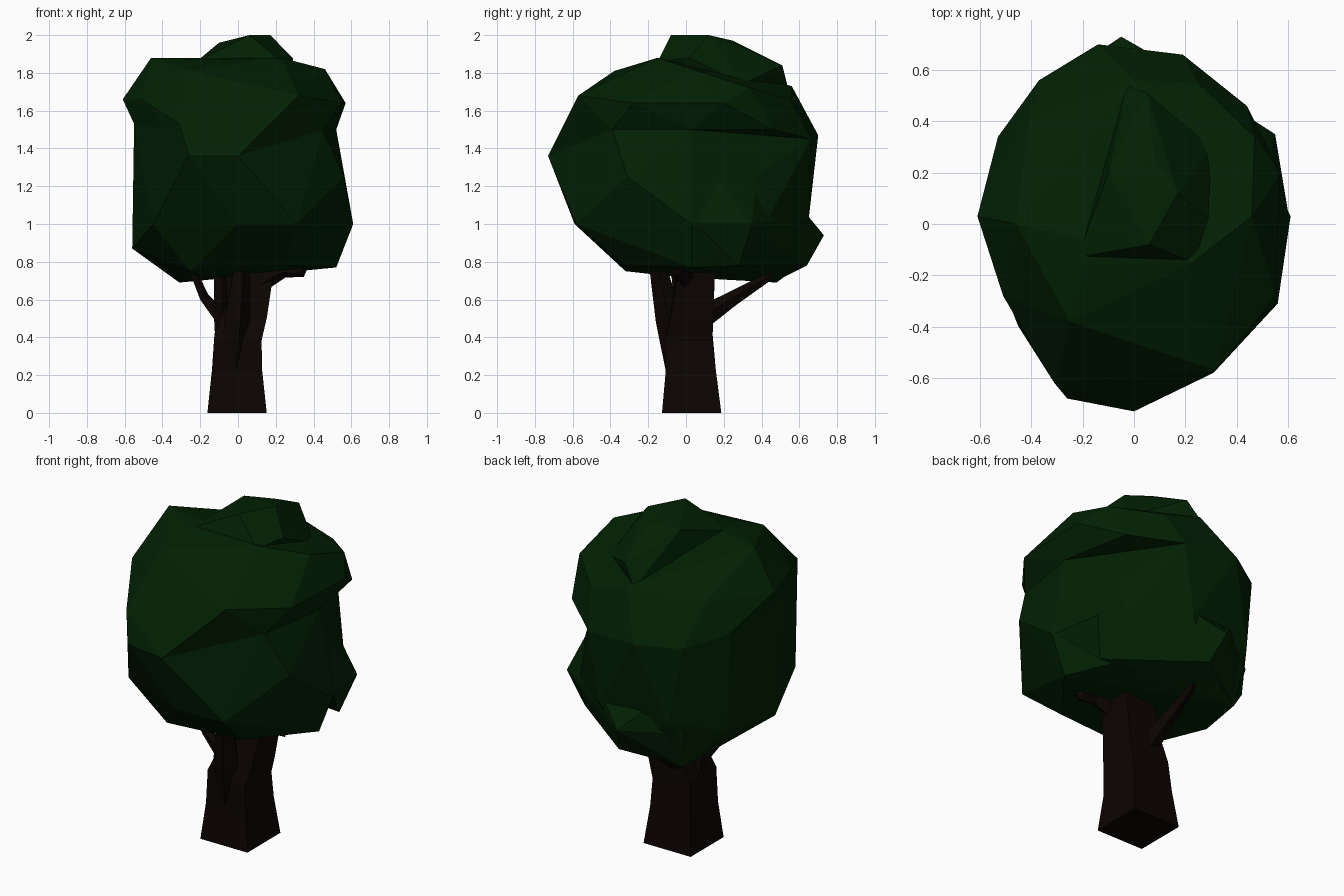
import bpy, bmesh, math
from mathutils import Vector


def material(name, rgb):
    m = bpy.data.materials.new(name)
    m.diffuse_color = (*rgb, 1)
    return m


LEAF = material("leaf_green", (0.0006, 0.0145, 0.0010))
BARK = material("bark_brown", (0.0035, 0.0014, 0.0006))


def finish(name, bm, mat):
    bmesh.ops.recalc_face_normals(bm, faces=bm.faces)
    mesh = bpy.data.meshes.new(name)
    bm.to_mesh(mesh)
    bm.free()
    mesh.materials.append(mat)
    ob = bpy.data.objects.new(name, mesh)
    bpy.context.collection.objects.link(ob)
    return ob


def clump(name, points):
    """Faceted leaf mass wrapped around a few corner points."""
    bm = bmesh.new()
    for p in points:
        bm.verts.new(p)
    res = bmesh.ops.convex_hull(bm, input=bm.verts)
    junk = {g for g in res["geom_interior"] + res["geom_unused"]
            if isinstance(g, bmesh.types.BMVert)}
    bmesh.ops.delete(bm, geom=list(junk), context='VERTS')
    return finish(name, bm, LEAF)


def limb(name, path, sides=5, turn=0.0):
    """Tapered tube; path rows are x, y, z, radius."""
    bm = bmesh.new()
    pts = [Vector(p[:3]) for p in path]
    rings = []
    for i, (c, p) in enumerate(zip(pts, path)):
        d = (pts[min(i + 1, len(pts) - 1)] - pts[max(i - 1, 0)]).normalized()
        if i == 0 and c.z == 0:
            d = Vector((0, 0, 1))
        u = Vector((0, 1, 0)).cross(d)
        if u.length < 0.3:
            u = Vector((1, 0, 0))
        u.normalize()
        v = d.cross(u)
        rings.append([bm.verts.new(c + p[3] * (u * math.cos(a) + v * math.sin(a)))
                      for a in (turn + math.tau * k / sides for k in range(sides))])
    for a, b in zip(rings, rings[1:]):
        for k in range(sides):
            j = (k + 1) % sides
            bm.faces.new((a[k], a[j], b[j], b[k]))
    bm.faces.new(rings[0])
    bm.faces.new(rings[-1])
    return finish(name, bm, BARK)


# Corners shared by the upper and lower leaf masses
waist = [(-0.31, -0.62, 1.53), (-0.26, -0.68, 1.36), (0.0, -0.73, 1.36),
         (0.45, -0.39, 1.50), (0.19, 0.66, 1.45), (-0.14, 0.70, 1.47),
         (-0.37, 0.56, 1.45), (-0.53, 0.34, 1.50), (-0.55, -0.15, 1.53),
         (0.52, 0.03, 1.50)]

# Upper leaf mass, overhanging slightly on the right
upper = [(-0.46, 0.0, 1.88), (-0.37, 0.2, 1.80), (-0.19, -0.16, 1.87),
         (0.23, -0.15, 1.88), (0.46, 0.03, 1.82), (0.47, 0.34, 1.72),
         (0.25, 0.55, 1.66), (0.0, 0.56, 1.73), (-0.25, -0.38, 1.81),
         (-0.61, 0.03, 1.66), (-0.51, -0.28, 1.66), (0.32, -0.57, 1.68),
         (0.57, 0.20, 1.64), (0.44, 0.46, 1.50), (0.55, -0.28, 1.64),
         (-0.41, 0.40, 1.68)]
clump("upper_foliage", upper + waist)

# Lower leaf mass with its sagging underside
lower = [(0.0, -0.59, 1.0), (0.31, -0.58, 1.0), (-0.45, -0.40, 1.0),
         (0.61, 0.03, 1.0), (0.42, 0.42, 1.0), (0.12, 0.65, 1.03),
         (-0.30, 0.60, 1.0), (-0.56, -0.05, 0.87), (-0.50, 0.32, 0.90),
         (-0.25, -0.32, 0.75), (0.25, -0.32, 0.78), (0.52, 0.03, 0.77),
         (0.38, 0.32, 0.78), (-0.16, -0.05, 0.72), (-0.31, 0.48, 0.69),
         (0.0, 0.60, 0.78), (0.56, -0.31, 1.25), (0.41, 0.37, 1.26)]
clump("lower_foliage", lower + waist)

# Raised top tuft, with a step down at the back
clump("top_foliage", [(0.06, -0.08, 2.0), (0.17, 0.12, 2.0), (-0.10, 0.20, 1.96),
                      (0.08, 0.25, 1.97), (0.05, 0.51, 1.84), (-0.03, 0.54, 1.72),
                      (0.29, 0.02, 1.88), (-0.22, -0.13, 1.86), (0.23, -0.15, 1.86),
                      (0.30, 0.30, 1.74), (0.1, 0.1, 1.6)])

# Low shelf bulging around the back and right rear
clump("rear_foliage", [(0.55, 0.35, 1.0), (0.02, 0.69, 0.98), (-0.05, 0.73, 0.94),
                       (0.0, 0.64, 0.78), (0.48, 0.28, 0.78), (0.60, 0.05, 1.0),
                       (-0.31, 0.48, 0.70), (-0.36, 0.52, 0.92), (-0.15, 0.64, 1.04),
                       (0.10, 0.64, 1.05), (0.50, 0.15, 1.25), (0.39, 0.37, 1.22)])

# Trunk, flared at the foot and leaning right as it rises
limb("trunk", [(-0.005, 0.03, 0, 0.222), (-0.005, 0.025, 0.22, 0.188),
               (0.0, 0.015, 0.40, 0.178), (0.04, 0.03, 0.52, 0.160),
               (0.10, 0.06, 0.80, 0.135), (0.11, 0.06, 1.0, 0.08)],
     sides=4, turn=math.pi / 4)

# Limbs forking off into the leaves
limb("front_limb", [(-0.03, -0.04, 0.25, 0.075), (-0.01, -0.09, 0.50, 0.075),
                    (0.02, -0.155, 0.80, 0.045), (0.03, -0.18, 0.92, 0.03)])
limb("left_limb", [(-0.07, 0.03, 0.35, 0.06), (-0.095, 0.0, 0.55, 0.042),
                   (-0.10, -0.03, 0.85, 0.03)])
limb("left_twig", [(-0.07, -0.02, 0.48, 0.045), (-0.18, -0.04, 0.61, 0.028),
                   (-0.24, -0.06, 0.75, 0.02), (-0.26, -0.07, 0.85, 0.01)])
limb("right_branch", [(0.12, 0.0, 0.70, 0.06), (0.24, -0.03, 0.76, 0.045),
                      (0.33, -0.05, 0.75, 0.035), (0.38, -0.07, 0.85, 0.02)])
limb("back_branch", [(-0.02, 0.08, 0.50, 0.065), (-0.03, 0.24, 0.60, 0.042),
                     (-0.04, 0.42, 0.71, 0.025), (-0.04, 0.48, 0.78, 0.015)])
